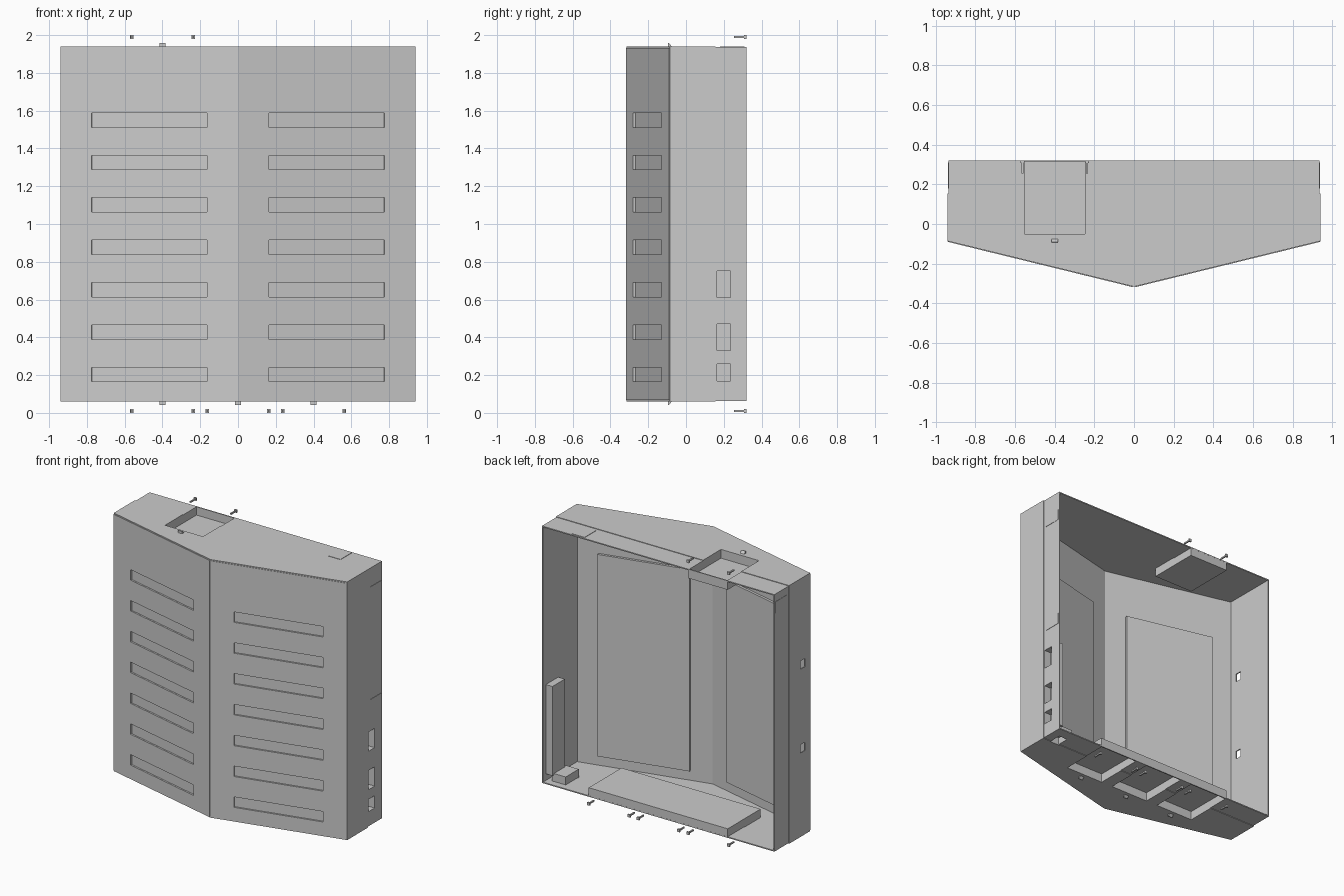
import bpy, bmesh
from mathutils import Vector

if "Cube" in bpy.data.objects:
    bpy.data.objects.remove(bpy.data.objects["Cube"])

T = 0.008                      # sheet thickness
Z0, Z1 = 0.06, 1.94            # cabinet bottom and top
W, YB, YS = 0.94, 0.32, -0.09  # half width, back edge, front corner
SEAM = 0.155

QUADS = [(0, 3, 2, 1), (4, 5, 6, 7), (0, 1, 5, 4), (1, 2, 6, 5), (2, 3, 7, 6), (3, 0, 4, 7)]


def hexa(bm, pts):
    v = [bm.verts.new(p) for p in pts]
    for q in QUADS:
        bm.faces.new([v[i] for i in q])


def box(bm, x0, x1, y0, y1, z0, z1):
    hexa(bm, [(x, y, z) for z in (z0, z1)
              for x, y in ((x0, y0), (x1, y0), (x1, y1), (x0, y1))])


def panel_box(bm, s, x0, x1, z0, z1, d0, d1):
    """Box lying on one slanted front panel; d is the depth behind its face."""
    n = Vector((-0.23, 0.94)).normalized()
    pts = []
    for z in (z0, z1):
        for x, d in ((x0, d0), (x1, d0), (x1, d1), (x0, d1)):
            pts.append((s * max(x + n.x * d, 0.001), -0.32 + 0.2447 * x + n.y * d, z))
    hexa(bm, pts)


def finish(bm, name, normals=True):
    if normals:
        bmesh.ops.recalc_face_normals(bm, faces=bm.faces)
    me = bpy.data.meshes.new(name)
    bm.to_mesh(me)
    bm.free()
    ob = bpy.data.objects.new(name, me)
    bpy.context.collection.objects.link(ob)
    return ob


def boxes(name, *dims):
    bm = bmesh.new()
    for d in dims:
        box(bm, *d)
    return finish(bm, name)


def apply(ob, kind, **kw):
    m = ob.modifiers.new(kind, kind)
    for k, v in kw.items():
        setattr(m, k, v)
    bpy.context.view_layer.objects.active = ob
    bpy.ops.object.modifier_apply(modifier=m.name)


def cut(ob, *cutters):
    for c in cutters:
        apply(ob, 'BOOLEAN', operation='DIFFERENCE', solver='EXACT', object=c)


def sheet_shell(name, outline, z0, z1, walls, caps=True):
    """Bent sheet from an outline; walls lists the edges that get a side."""
    bm = bmesh.new()
    lo = [bm.verts.new((x, y, z0)) for x, y in outline]
    hi = [bm.verts.new((x, y, z1)) for x, y in outline]
    n = len(outline)
    for i in walls:
        j = (i + 1) % n
        bm.faces.new((lo[i], lo[j], hi[j], hi[i]))
    bm.faces.new(lo[::-1])
    bm.faces.new(hi)
    ob = finish(bm, name, False)
    apply(ob, 'SOLIDIFY', thickness=T, offset=-1.0, use_even_offset=True)
    return ob


# main shells: pointed front cover and slightly inset rear frame, open at the back
cover = sheet_shell("front_cover", [(-W, SEAM), (-W, YS + .004), (0, -.316), (W, YS + .004), (W, SEAM)],
                    Z0, Z1, range(4))
e = 0.004
frame = sheet_shell("rear_frame", [(-W + e, SEAM - .02), (W - e, SEAM - .02), (W - e, YB), (-W + e, YB)],
                    Z0 + e, Z1 - e, (1, 3))

# front doors, one per slanted face
bm = bmesh.new()
for s in (-1, 1):
    panel_box(bm, s, 0.006, W, Z0 + .008, Z1 - .008, 0, .0036)
doors = finish(bm, "front_doors")

# vent slots and the plates behind them
bm, bp = bmesh.new(), bmesh.new()
for s in (-1, 1):
    panel_box(bp, s, 0.155, 0.79, 0.14, 1.61, .0122, .03)
    for i in range(7):
        z = 0.165 + i * 0.2245
        panel_box(bm, s, 0.163, 0.776, z, z + 0.076, -.02, .018)
vent_cut = finish(bm, "vent_cutter")
finish(bp, "vent_backing_plates")

# recessed trays: three in the floor, one in the roof
D = 0.064
floor_cut = boxes("floor_cutter", *[(x - .153, x + .153, -.05, .312, 0, Z0 + D) for x in (-.4, 0, .4)],
                  (.80, .87, .15, .24, 0, Z0 + .055))
roof_cut = boxes("roof_cutter", (-.553, -.247, -.05, .312, Z1 - D, 2.1))
floor_trays = boxes("floor_tray_block", (-.56, .56, -.058, .3195, Z0 + .005, Z0 + D + .006))
roof_tray = boxes("roof_tray", (-.56, -.24, -.058, .3195, Z1 - D - .006, Z1 - .005))
inlet = boxes("inlet_box", (.78, .89, .12, .27, Z0 + .005, Z0 + .07))

# socket column on the right wall with three openings
socket_cut = boxes("socket_cutter", *[(.885, 1.0, .165, .235, a, b)
                                      for a, b in ((.17, .26), (.33, .47), (.61, .75))])
column = boxes("socket_column", (.875, .934, .145, .287, .12, .77))

# square holes in the left wall
hole_cut = boxes("hole_cutter", *[(-1, -.9, -.025, .025, z - .03, z + .03) for z in (.70, 1.31)])

cut(cover, floor_cut, roof_cut, vent_cut, hole_cut)
cut(frame, floor_cut, roof_cut, socket_cut)
cut(doors, vent_cut)
cut(floor_trays, floor_cut)
cut(inlet, floor_cut)
cut(roof_tray, roof_cut)
cut(column, socket_cut)
for c in (floor_cut, roof_cut, vent_cut, hole_cut, socket_cut):
    bpy.data.objects.remove(c)

# latch plates across the rear frame
boxes("latch_plates",
      (.93, .9385, .18, .31, 1.72, 1.80), (.93, .9385, .18, .31, .90, .98),
      (-.9385, -.93, .18, .31, 1.80, 1.88), (.60, .70, .18, .31, 1.93, 1.9385))

# tray fixing screws, loose just outside the trays
bm = bmesh.new()
spots = [(x + s * .163, .01) for x in (-.4, 0, .4) for s in (-1, 1)]
spots += [(-.4 + s * .163, 1.99) for s in (-1, 1)]
for x, z in spots:
    box(bm, x - .005, x + .005, .255, .312, z - .005, z + .005)
    box(bm, x - .01, x + .01, .308, YB, z - .01, z + .01)
finish(bm, "tray_screws")

# small wedge catches in front of each tray
bm = bmesh.new()
for x, z, h in ((-.4, Z0, -.017), (0, Z0, -.017), (.4, Z0, -.017), (-.4, Z1, .017)):
    hexa(bm, [(x - .016, -.095, z), (x + .016, -.095, z), (x + .016, -.075, z), (x - .016, -.075, z),
              (x - .016, -.095, z + h), (x + .016, -.095, z + h), (x + .016, -.09, z + h), (x - .016, -.09, z + h)])
finish(bm, "tray_catches")
